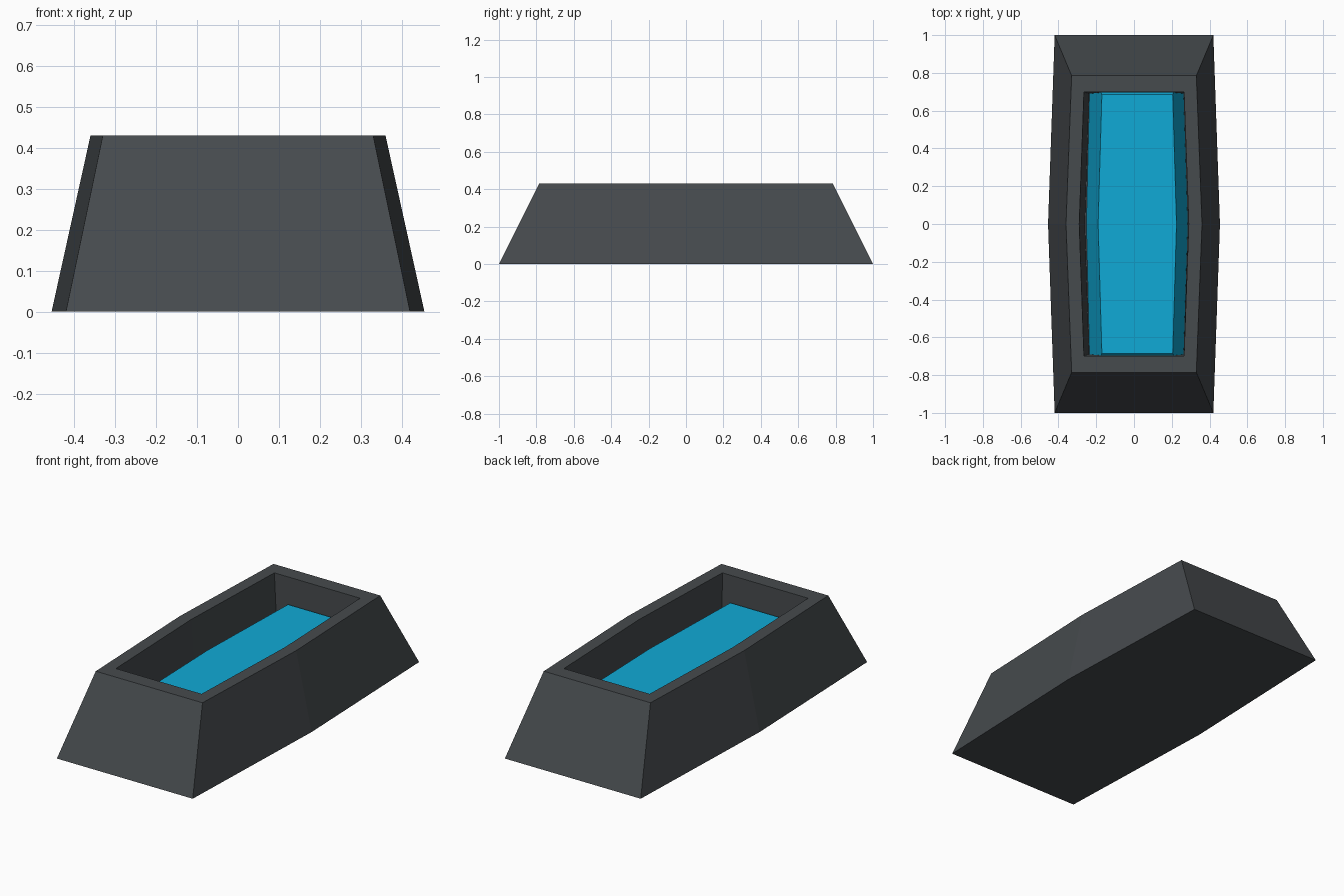
import bpy, bmesh

if "Cube" in bpy.data.objects:
    bpy.data.objects.remove(bpy.data.objects["Cube"])


def material(name, rgb):
    m = bpy.data.materials.new(name)
    m.diffuse_color = (*rgb, 1)
    m.use_nodes = True
    m.node_tree.nodes["Principled BSDF"].inputs["Base Color"].default_value = m.diffuse_color
    return m


def hex_ring(bm, end_x, mid_x, end_y, z, shift=0.0):
    """Six-sided outline, widest at y = 0."""
    pts = [(-end_x, -end_y), (end_x, -end_y), (mid_x, 0),
           (end_x, end_y), (-end_x, end_y), (-mid_x, 0)]
    return [bm.verts.new((x + shift, y, z)) for x, y in pts]


def stacked_rings(name, rings, mat):
    """Join successive outlines with quads and cap both ends."""
    bm = bmesh.new()
    loops = [hex_ring(bm, *r) for r in rings]
    for a, b in zip(loops, loops[1:]):
        for i in range(6):
            j = (i + 1) % 6
            bm.faces.new((a[i], a[j], b[j], b[i]))
    bm.faces.new(loops[0][::-1])
    bm.faces.new(loops[-1])
    bmesh.ops.recalc_face_normals(bm, faces=bm.faces[:])
    mesh = bpy.data.meshes.new(name)
    bm.to_mesh(mesh)
    bm.free()
    mesh.materials.append(mat)
    obj = bpy.data.objects.new(name, mesh)
    bpy.context.collection.objects.link(obj)
    return obj


dark_grey = material("dark grey", (0.061, 0.069, 0.075))
blue = material("bright blue", (0.005, 0.40, 0.67))

# Tapered trough: base, outer rim, inner rim, pocket floor
stacked_rings("trough", [
    (0.42, 0.455, 1.0, 0.0),
    (0.33, 0.36, 0.785, 0.43),
    (0.265, 0.29, 0.70, 0.43),
    (0.25, 0.272, 0.69, 0.02, 0.012),
], dark_grey)

# Tapered blue insert, set slightly right; its ends run into the walls
stacked_rings("blue_insert", [
    (0.2525, 0.272, 0.83, 0.01, 0.0175),
    (0.1875, 0.2075, 0.685, 0.284, 0.0175),
], blue)
